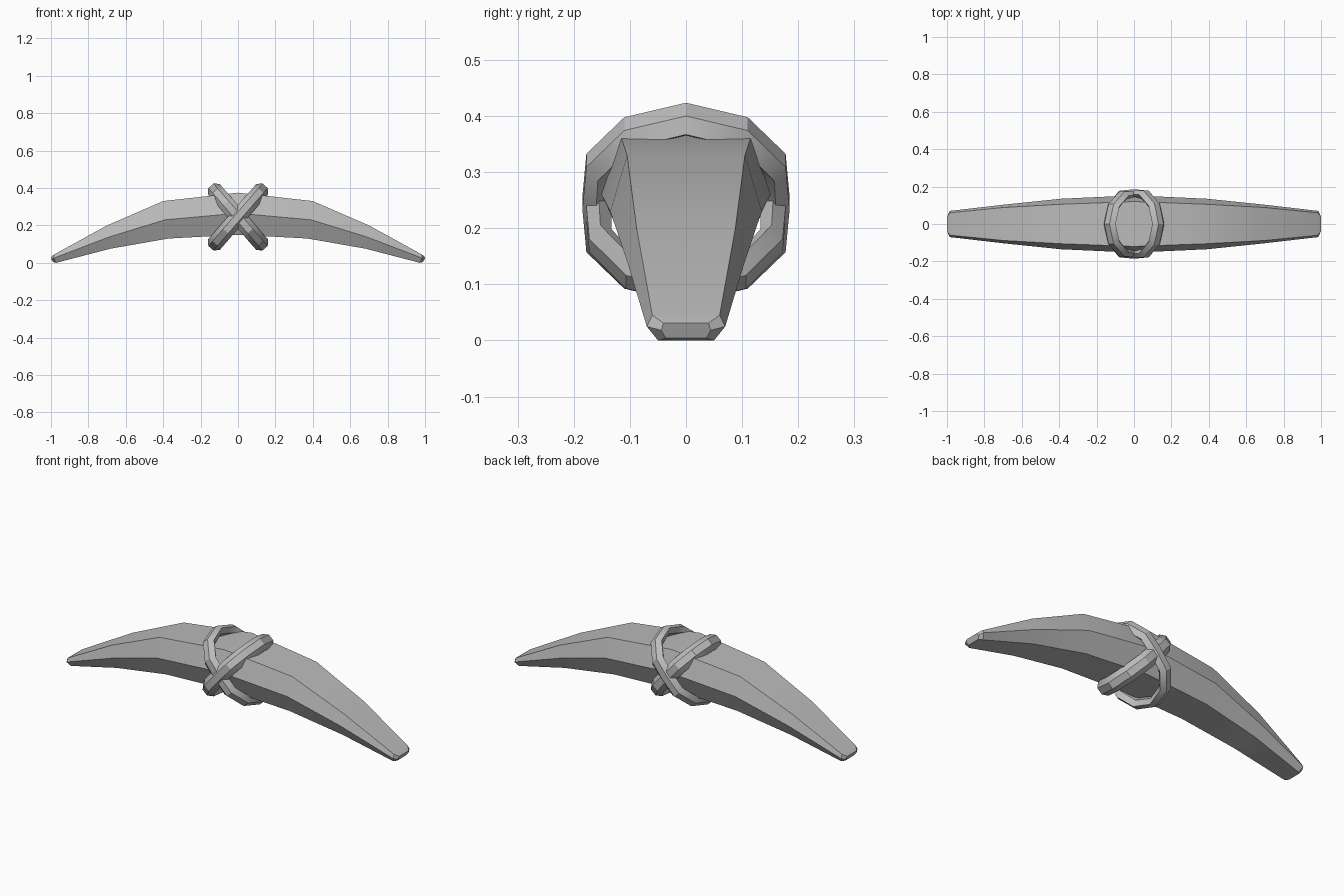
import bpy, bmesh, math
from mathutils import Vector

old = bpy.data.objects.get("Cube")
if old:
    bpy.data.objects.remove(old, do_unlink=True)

grey = bpy.data.materials.new("plain_grey")
grey.use_nodes = True
colour = (0.5, 0.5, 0.5, 1)
grey.diffuse_color = colour
grey.node_tree.nodes["Principled BSDF"].inputs["Base Color"].default_value = colour


def loft(name, loops, closed):
    """Skin a list of vertex loops; cap the ends unless the loft is closed."""
    bm = bmesh.new()
    rows = [[bm.verts.new(p) for p in loop] for loop in loops]
    pairs = list(zip(rows, rows[1:]))
    if closed:
        pairs.append((rows[-1], rows[0]))
    else:
        bm.faces.new(rows[0])
        bm.faces.new(rows[-1])
    n = len(rows[0])
    for a, b in pairs:
        for i in range(n):
            j = (i + 1) % n
            bm.faces.new((a[i], a[j], b[j], b[i]))
    bmesh.ops.recalc_face_normals(bm, faces=bm.faces)
    mesh = bpy.data.meshes.new(name)
    bm.to_mesh(mesh)
    bm.free()
    mesh.materials.append(grey)
    obj = bpy.data.objects.new(name, mesh)
    bpy.context.collection.objects.link(obj)
    bpy.ops.object.select_all(action='DESELECT')
    obj.select_set(True)
    bpy.context.view_layer.objects.active = obj
    bpy.ops.object.shade_smooth_by_angle(angle=math.radians(30))
    return obj


# Arched six-sided body: (x, half width, z) for the top, middle and bottom edges
stations = [
    ((0, 0.12, 0.375), (0, 0.153, 0.265), (0, 0.1, 0.15)),
    ((0.4, 0.105, 0.33), (0.39, 0.135, 0.23), (0.37, 0.09, 0.13)),
    ((0.7, 0.088, 0.2), (0.69, 0.104, 0.138), (0.68, 0.073, 0.076)),
    ((0.982, 0.06, 0.045), (0.985, 0.07, 0.025), (0.972, 0.05, 0)),
    ((1, 0.04, 0.031), (0.997, 0.044, 0.018), (0.988, 0.036, 0.004)),
]


def section(edges, side):
    front = [Vector((side * x, -w, z)) for x, w, z in edges]
    back = [Vector((side * x, w, z)) for x, w, z in reversed(edges)]
    return front + back


loops = [section(s, -1) for s in reversed(stations[1:])]
loops += [section(s, 1) for s in stations]
loft("arched_body", loops, False)

# Two tilted bands that cross in front of and behind the body
profile = [(0.042, 0), (0.018, 0.023), (-0.018, 0.023),
           (-0.042, 0), (-0.018, -0.023), (0.018, -0.023)]


def band(name, side, scale):
    tilt = math.radians(49)
    along = Vector((side * math.cos(tilt), 0, math.sin(tilt)))
    across = Vector((side * math.sin(tilt), 0, -math.cos(tilt)))
    centre = Vector((0, 0, 0.245))
    rings = []
    for k in range(12):
        a = k * math.tau / 12
        radius = 0.158 + 0.04 * abs(math.cos(a))
        out = along * math.cos(a) + Vector((0, scale * math.sin(a), 0))
        rings.append([centre + out * (radius + t) + across * w for w, t in profile])
    obj = loft(name, rings, True)
    obj.data.shade_smooth()


band("outer_band", 1, 1.02)
band("inner_band", -1, 0.99)
